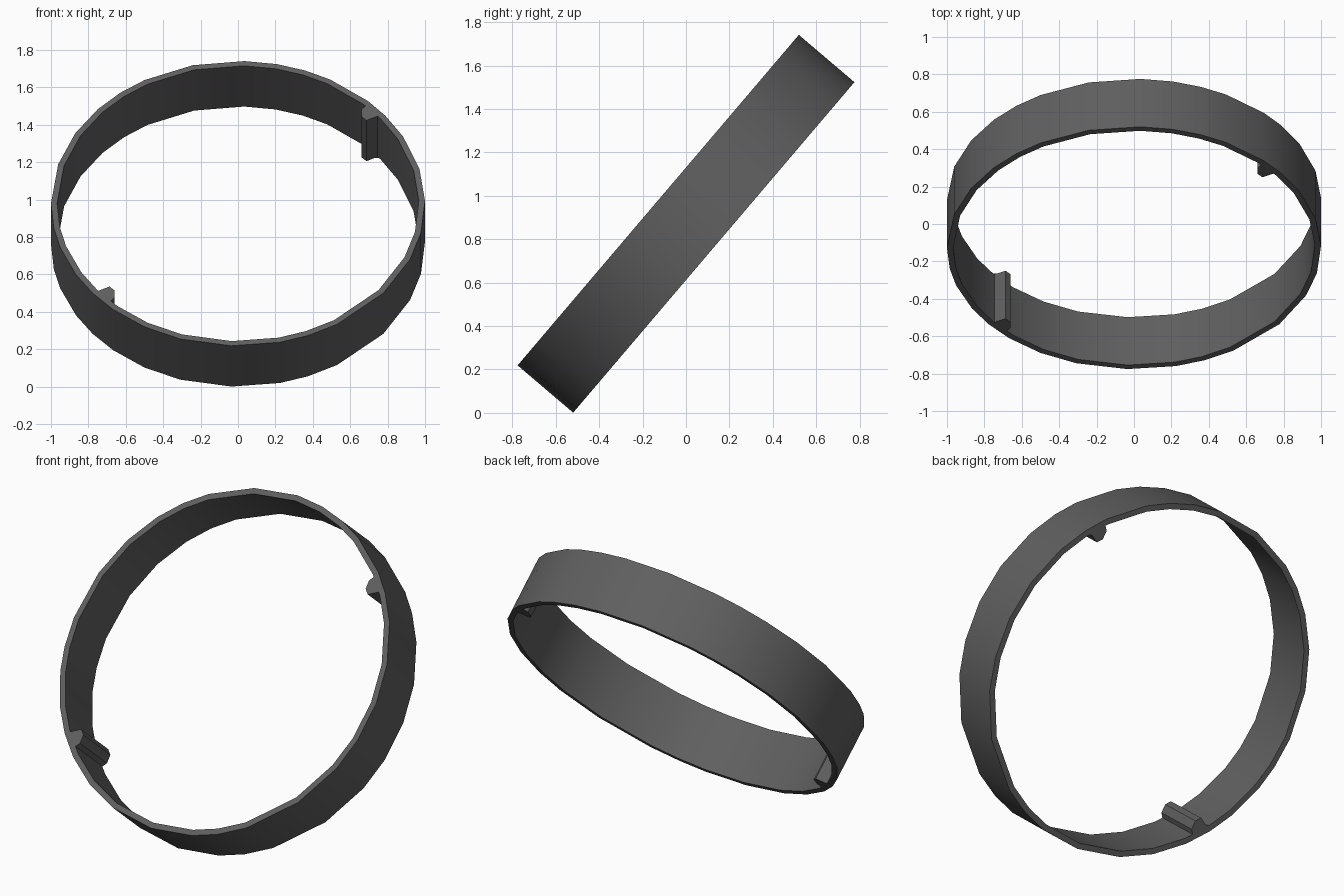
import bpy, bmesh, math
from mathutils import Matrix

if "Cube" in bpy.data.objects:
    bpy.data.objects.remove(bpy.data.objects["Cube"])

TILT = math.radians(49.6)
HALF = 0.168          # half of the band width
R_OUT, R_IN = 1.0, 0.967
POSE = Matrix.Translation((0, 0, 0.871)) @ Matrix.Rotation(TILT, 4, 'X')

# Uneven facet angles around the band
ANGLES = [1, 14, 28, 38, 46, 60.5, 69, 78, 88, 104, 120, 129, 138.5, 150.5, 164,
          180, 190, 198, 210, 219, 228, 240, 252, 268, 283, 292, 302, 321, 337, 348]

dark = bpy.data.materials.new("dark_grey")
dark.diffuse_color = (0.115, 0.115, 0.115, 1)
dark.use_nodes = True
dark.node_tree.nodes["Principled BSDF"].inputs["Base Color"].default_value = dark.diffuse_color


def finish(name, bm):
    bmesh.ops.recalc_face_normals(bm, faces=bm.faces[:])
    bm.transform(POSE)
    mesh = bpy.data.meshes.new(name)
    bm.to_mesh(mesh)
    bm.free()
    mesh.materials.append(dark)
    obj = bpy.data.objects.new(name, mesh)
    bpy.context.collection.objects.link(obj)
    return obj


# Thin tilted band, softly shaded around with crisp rims
bm = bmesh.new()
section = [(R_OUT, HALF), (R_OUT, -HALF), (R_IN, -HALF), (R_IN, HALF)]
rings = [[bm.verts.new((r * math.cos(math.radians(a)), r * math.sin(math.radians(a)), z))
          for r, z in section] for a in ANGLES]
for i, ring in enumerate(rings):
    nxt = rings[(i + 1) % len(rings)]
    for j in range(4):
        k = (j + 1) % 4
        bm.faces.new((ring[j], ring[k], nxt[k], nxt[j]))
band = finish("band", bm)
bpy.context.view_layer.objects.active = band
band.select_set(True)
bpy.ops.object.shade_smooth_by_angle(angle=math.radians(30))

# Two opposite ribs on the inside wall, running across the band
RIB = [(.69, .695), (.661, .66), (.661, .61), (.687, .583), (.755, .618), (.765, .605)]
for name, s in (("rib_upper", 1), ("rib_lower", -1)):
    bm = bmesh.new()
    base = bm.faces.new([bm.verts.new((s * x, s * y, -HALF)) for x, y in RIB])
    top = bmesh.ops.extrude_face_region(bm, geom=[base], use_keep_orig=True)
    verts = [v for v in top["geom"] if isinstance(v, bmesh.types.BMVert)]
    bmesh.ops.translate(bm, verts=verts, vec=(0, 0, 2 * HALF))
    finish(name, bm)
